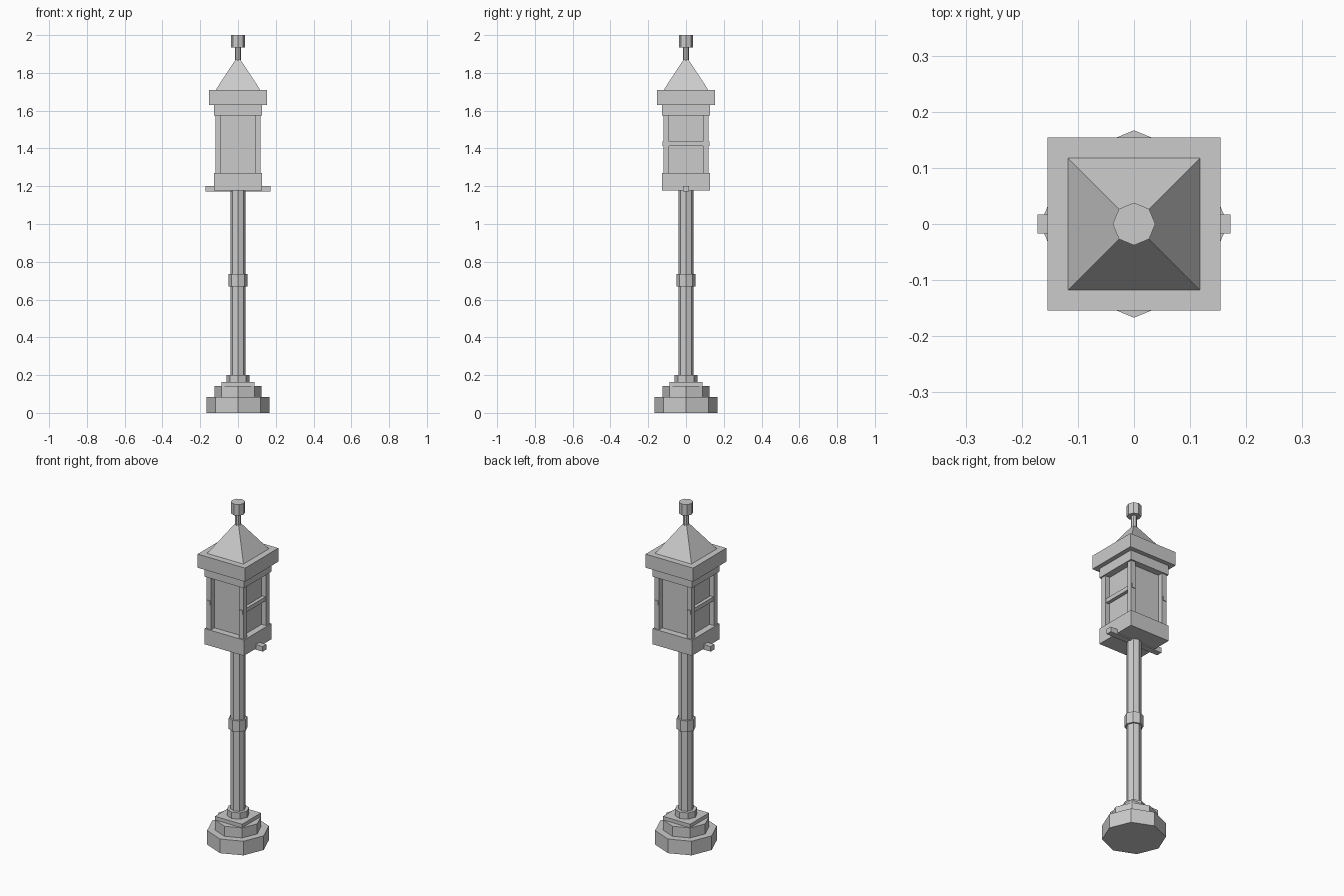
import bpy, math

if "Cube" in bpy.data.objects:
    bpy.data.objects.remove(bpy.data.objects["Cube"])


def box(name, x, y, z0, z1, cx=0, cy=0):
    """Box with half sizes x, y between heights z0 and z1."""
    bpy.ops.mesh.primitive_cube_add(size=2, location=(cx, cy, (z0 + z1) / 2))
    ob = bpy.context.object
    ob.name = name
    ob.scale = (x, y, (z1 - z0) / 2)
    bpy.ops.object.transform_apply(location=False, rotation=False, scale=True)
    return ob


def prism(name, r, z0, z1, cx=0, cy=0, sides=8):
    """Flat-sided cylinder with a corner on each axis."""
    bpy.ops.mesh.primitive_cylinder_add(vertices=sides, radius=r, depth=z1 - z0,
                                        location=(cx, cy, (z0 + z1) / 2))
    bpy.context.object.name = name


# Stepped foot
prism("foot", 0.167, 0, 0.083)
prism("foot_step", 0.125, 0.083, 0.142)
box("plinth", 0.088, 0.088, 0.142, 0.163)
prism("post_collar", 0.06, 0.163, 0.2)

# Post with ring
prism("post", 0.04, 0.2, 1.18)
prism("post_ring", 0.05, 0.67, 0.735)

# Lantern floor and cross bar
box("cross_bar", 0.172, 0.017, 1.172, 1.202)
box("lantern_floor", 0.128, 0.128, 1.178, 1.27)

# Lantern body: pane block, corner posts, side glazing bars
box("lantern_pane", 0.09, 0.09, 1.27, 1.575)
for sx in (-1, 1):
    for sy in (-1, 1):
        box("corner_post", 0.015, 0.015, 1.27, 1.575, sx * 0.105, sy * 0.105)
    box("glazing_bar", 0.01, 0.124, 1.414, 1.438, sx * 0.105)

# Cornice, eave and pyramid roof
box("cornice", 0.128, 0.128, 1.575, 1.63)
box("eave", 0.154, 0.154, 1.63, 1.71)
bpy.ops.mesh.primitive_cone_add(vertices=4, radius1=0.118 * math.sqrt(2), radius2=0,
                                depth=0.18, location=(0, 0, 1.80),
                                rotation=(0, 0, math.pi / 4))
bpy.context.object.name = "roof"

# Finial
prism("finial_stem", 0.016, 1.86, 1.935)
prism("finial_cap", 0.038, 1.935, 2.0)
